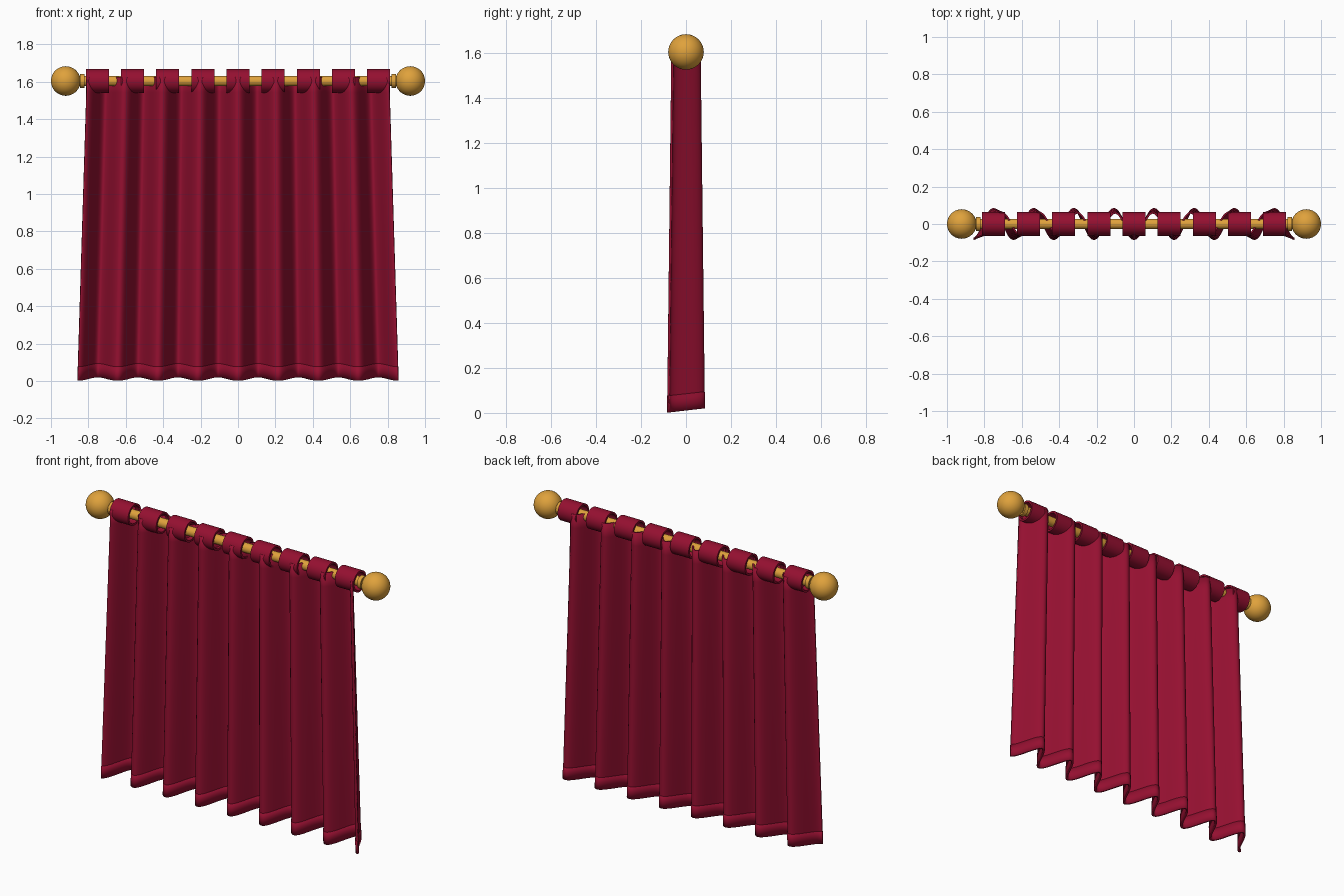
import bpy, bmesh, math
from mathutils import Matrix

if "Cube" in bpy.data.objects:
    bpy.data.objects.remove(bpy.data.objects["Cube"])


def material(name, rgb):
    m = bpy.data.materials.new(name)
    m.diffuse_color = (*rgb, 1)
    m.use_nodes = True
    m.node_tree.nodes["Principled BSDF"].inputs["Base Color"].default_value = m.diffuse_color
    return m


CRIMSON = material("crimson cloth", (0.30, 0.005, 0.030))
GOLD = material("gold wood", (0.74, 0.36, 0.045))
ROD_Z = 1.604
FOLDS = 8


def finish(bm, name, mat):
    bmesh.ops.recalc_face_normals(bm, faces=bm.faces)
    me = bpy.data.meshes.new(name)
    bm.to_mesh(me)
    bm.free()
    ob = bpy.data.objects.new(name, me)
    bpy.context.collection.objects.link(ob)
    me.materials.append(mat)
    bpy.ops.object.select_all(action='DESELECT')
    ob.select_set(True)
    bpy.context.view_layer.objects.active = ob
    bpy.ops.object.shade_smooth_by_angle(angle=math.radians(40))
    return ob


def rod_piece(name, x, length, radius):
    # solid cylinder lying along x
    bm = bmesh.new()
    bmesh.ops.create_cone(bm, cap_ends=True, segments=32, radius1=radius,
                          radius2=radius, depth=length,
                          matrix=Matrix.Translation((x, 0, ROD_Z)) @ Matrix.Rotation(math.pi / 2, 4, 'Y'))
    return finish(bm, name, GOLD)


def tab_loop(name, x, width, r_out, r_in, seg=40):
    # hollow cloth ring around the rod
    bm = bmesh.new()
    profile = [(-width / 2, r_out), (width / 2, r_out), (width / 2, r_in), (-width / 2, r_in)]
    rings = []
    for i in range(seg):
        a = 2 * math.pi * i / seg
        rings.append([bm.verts.new((x + px, r * math.cos(a), ROD_Z + r * math.sin(a)))
                      for px, r in profile])
    for i in range(seg):
        p, q = rings[i], rings[(i + 1) % seg]
        for j in range(4):
            k = (j + 1) % 4
            bm.faces.new((p[j], p[k], q[k], q[j]))
    return finish(bm, name, CRIMSON)


def folded_cloth(name, t0, t1, rows, thickness, cols=256):
    # pleated sheet; t runs from 0 at the hem to 1 at the top
    bm = bmesh.new()
    grid = []
    for r in range(rows + 1):
        t = t0 + (t1 - t0) * r / rows
        half = 0.858 + (0.808 - 0.858) * t
        amp = 0.079 + (0.060 - 0.079) * t
        row = []
        for c in range(cols + 1):
            u = 2 * c / cols - 1
            w = math.cos(math.pi * FOLDS * u)
            z = 1.625 * t + 0.009 * (1 - w) * (1 - t) + 0.002 * (1 - t)
            row.append(bm.verts.new((half * u, -amp * w, z)))
        grid.append(row)
    for r in range(rows):
        for c in range(cols):
            bm.faces.new((grid[r][c], grid[r][c + 1], grid[r + 1][c + 1], grid[r + 1][c]))
    ob = finish(bm, name, CRIMSON)
    mod = ob.modifiers.new("thickness", 'SOLIDIFY')
    mod.thickness = thickness
    mod.offset = 0
    return ob


# curtain and its slightly thicker hem
folded_cloth("curtain", 0, 1, 20, 0.010)
folded_cloth("bottom_hem", 0, 0.046, 2, 0.013)

# nine tab loops
for i in range(9):
    tab_loop(f"tab_loop_{i + 1}", (i - 4) * 0.188, 0.123, 0.063, 0.051)

# rod, collars and ball finials
rod_piece("curtain_rod", 0, 1.74, 0.028)
for side, s in (("left", -1), ("right", 1)):
    rod_piece(f"{side}_collar", s * 0.832, 0.024, 0.038)
    bm = bmesh.new()
    bmesh.ops.create_uvsphere(bm, u_segments=40, v_segments=24, radius=0.079,
                              matrix=Matrix.Translation((s * 0.921, 0, ROD_Z)))
    finish(bm, f"{side}_finial", GOLD)
